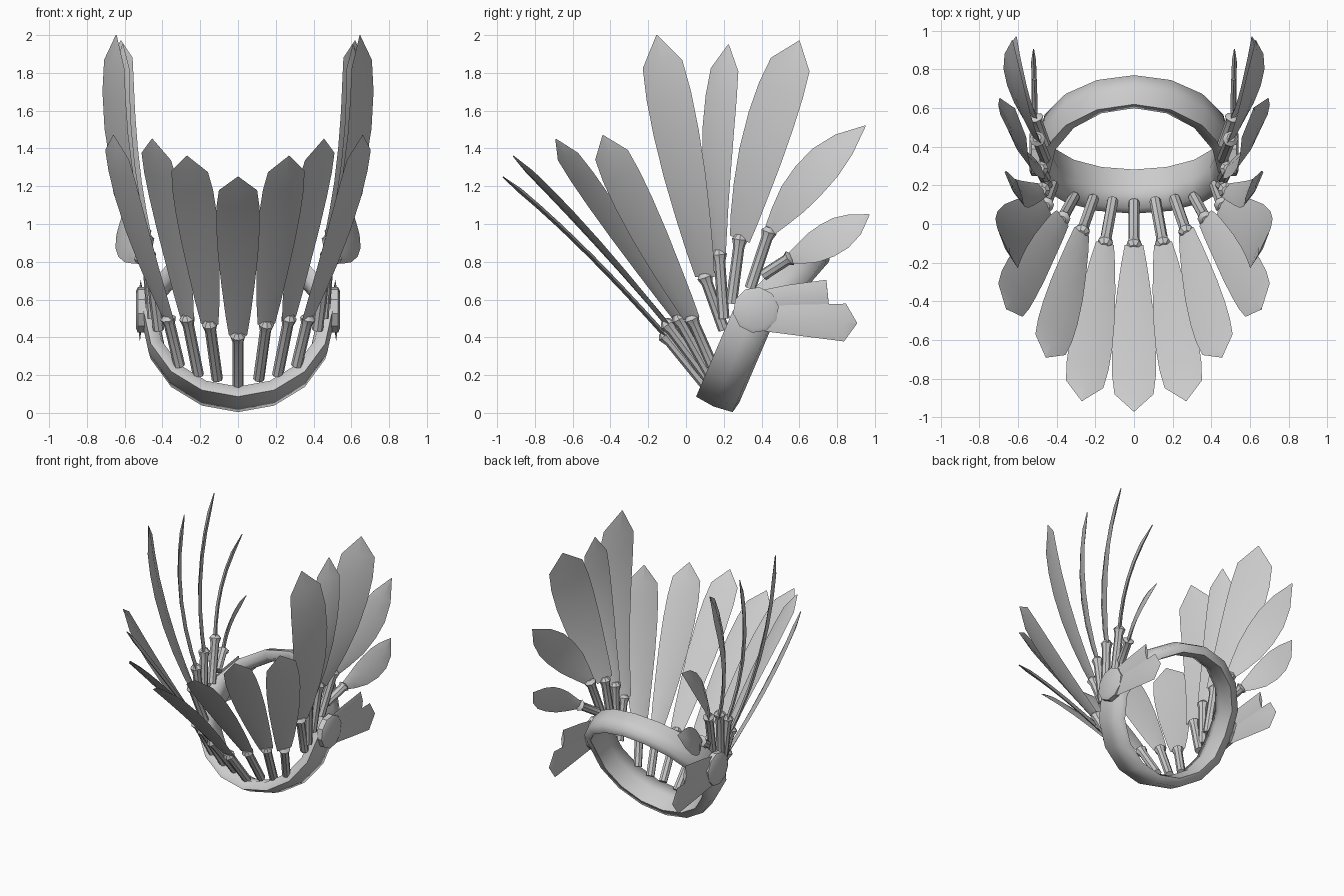
import bpy, bmesh, math
from mathutils import Vector as V

if "Cube" in bpy.data.objects:
    bpy.data.objects.remove(bpy.data.objects["Cube"])


def finish(name, bm, angle=35):
    bmesh.ops.recalc_face_normals(bm, faces=bm.faces)
    me = bpy.data.meshes.new(name)
    bm.to_mesh(me)
    bm.free()
    ob = bpy.data.objects.new(name, me)
    bpy.context.collection.objects.link(ob)
    bpy.ops.object.select_all(action='DESELECT')
    ob.select_set(True)
    bpy.context.view_layer.objects.active = ob
    bpy.ops.object.shade_smooth_by_angle(angle=math.radians(angle))
    return ob


def loft(name, rings, closed=False, angle=35):
    """Skin a list of equal-length point rings; cap the ends if not closed."""
    bm = bmesh.new()
    rows = [[bm.verts.new(p) for p in r] for r in rings]
    n = len(rows[0])
    pairs = list(zip(rows, rows[1:])) + ([(rows[-1], rows[0])] if closed else [])
    for a, b in pairs:
        for i in range(n):
            j = (i + 1) % n
            bm.faces.new((a[i], a[j], b[j], b[i]))
    if not closed:
        bm.faces.new(rows[0])
        bm.faces.new(rows[-1])
    return finish(name, bm, angle)


def rod(name, a, b, radii, sides=8):
    """Straight stem; radii is a list of (fraction, radius)."""
    d = (b - a).normalized()
    u = d.orthogonal().normalized()
    v = d.cross(u)
    ang = [2 * math.pi * i / sides for i in range(sides)]
    loft(name, [[a.lerp(b, t) + r * (math.cos(k) * u + math.sin(k) * v) for k in ang]
                for t, r in radii])


def blade(name, a, m, b, wdir, half, profile, thick=0.013):
    """Curved flat leaf from a to b passing through m, with a soft midrib."""
    c = 2 * m - (a + b) / 2
    rings = []
    for t, w in profile:
        p = (1 - t) ** 2 * a + 2 * t * (1 - t) * c + t * t * b
        d = ((1 - t) * (c - a) + t * (b - c)).normalized()
        side = (wdir - wdir.dot(d) * d).normalized()
        n = d.cross(side)
        h = max(half * w, 0.003)
        k = thick if w > 0.1 else 0.003
        rings.append([p + side * h, p + n * k, p - side * h, p - n * k])
    loft(name, rings, angle=40)


# Head band: 16 segments, narrower and bent to a shallower slope behind
centre = V((0, 0.345, 0.50))
section = [(-.105, 0), (0, .012), (.105, 0), (.118, -.06), (0, -.08), (-.1, -.06)]
phi = math.radians(67)
u = V((0, math.cos(phi), math.sin(phi)))
w = V((0, math.sin(phi), -math.cos(phi)))
rings = []
for i in range(16):
    th = 2 * math.pi * i / 16
    c, s = math.cos(th), math.sin(th)
    along = V((0, .195, .455)) if c < 0 else V((0, .35, .39))
    scale = 1 - .22 * max(0, c)
    p = centre + V((.5 * s, 0, 0)) + along * c
    rad = V((s, 0, 0)) + u * c
    rings.append([p + w * a * scale + rad * r for a, r in section])
loft("head_band", rings, closed=True, angle=85)

# Feathers: quill foot, blade base, blade tip, bulge, width direction, half width, shape
PADDLE = [(0, .42), (.1, .58), (.25, .76), (.42, .92), (.6, 1), (.75, .99), (.88, .88), (1, 0)]
LEAF = [(0, .3), (.12, .58), (.28, .88), (.45, 1), (.62, .97), (.8, .68), (1, 0)]
feathers = [
    ((0, .11, .14), (0, -.11, .41), (0, -.97, 1.25), (0, -.035, .07), (1, 0, 0), .115, PADDLE),
    ((.11, .12, .18), (.15, -.10, .47), (.27, -.915, 1.36), (0, -.03, .06), (1, .25, 0), .112, PADDLE),
    ((.21, .13, .20), (.27, -.04, .50), (.455, -.69, 1.45), (0, -.03, .05), (.7, .55, .1), .11, PADDLE),
    ((.31, .14, .25), (.37, .03, .50), (.66, -.44, 1.47), (.035, -.025, .03), (.5, .85, 0), .125, PADDLE),
    ((.42, .20, .44), (.455, .10, .72), (.645, -.155, 2.0), (.078, 0, 0), (.45, .9, 0), .136, PADDLE),
    ((.45, .20, .50), (.475, .175, .84), (.61, .225, 1.95), (.06, -.035, 0), (.5, .85, 0), .097, PADDLE),
    ((.46, .24, .58), (.485, .285, .92), (.62, .60, 1.97), (.055, -.025, 0), (.5, .85, 0), .146, PADDLE),
    ((.46, .34, .66), (.50, .44, .96), (.63, .95, 1.52), (.04, -.02, .02), (.5, .6, -.6), .118, LEAF),
    ((.46, .41, .73), (.51, .55, .82), (.61, .97, 1.05), (.04, .01, -.01), (.4, .4, -.8), .1, LEAF),
]
for k, (q, a, b, bulge, wd, half, prof) in enumerate(feathers):
    for s in ((1,) if k == 0 else (1, -1)):
        q2, a2, b2, g2, w2 = (V((s * p[0], p[1], p[2])) for p in (q, a, b, bulge, wd))
        tag = f"{k}_{'right' if s > 0 else 'left'}"
        rod("quill_" + tag, q2, a2, [(0, .03), (.88, .03), (1, .042), (1.07, .022)])
        blade("feather_" + tag, a2, (a2 + b2) / 2 + g2, b2, w2, half, prof)

# Side discs with two trailing pads each
for s in (1, -1):
    tag = "right" if s > 0 else "left"
    rod("side_disc_" + tag, V((s * .49, .37, .545)), V((s * .54, .37, .545)),
        [(0, .122), (.8, .122), (1, .1)], 10)
    up = V((0, .1, 1))
    for nm, a, b, h, prof in (
            ("lower", (.515, .42, .50), (.52, .905, .475), .1,
             [(0, .68), (.45, .85), (.87, 1), (1, 0)]),
            ("upper", (.51, .40, .60), (.515, .75, .635), .07, [(0, .7), (.4, .9), (1, 1)])):
        a, b = V((s * a[0], a[1], a[2])), V((s * b[0], b[1], b[2]))
        blade(f"trailing_pad_{nm}_{tag}", a, (a + b) / 2, b, up, h, prof, .013)
